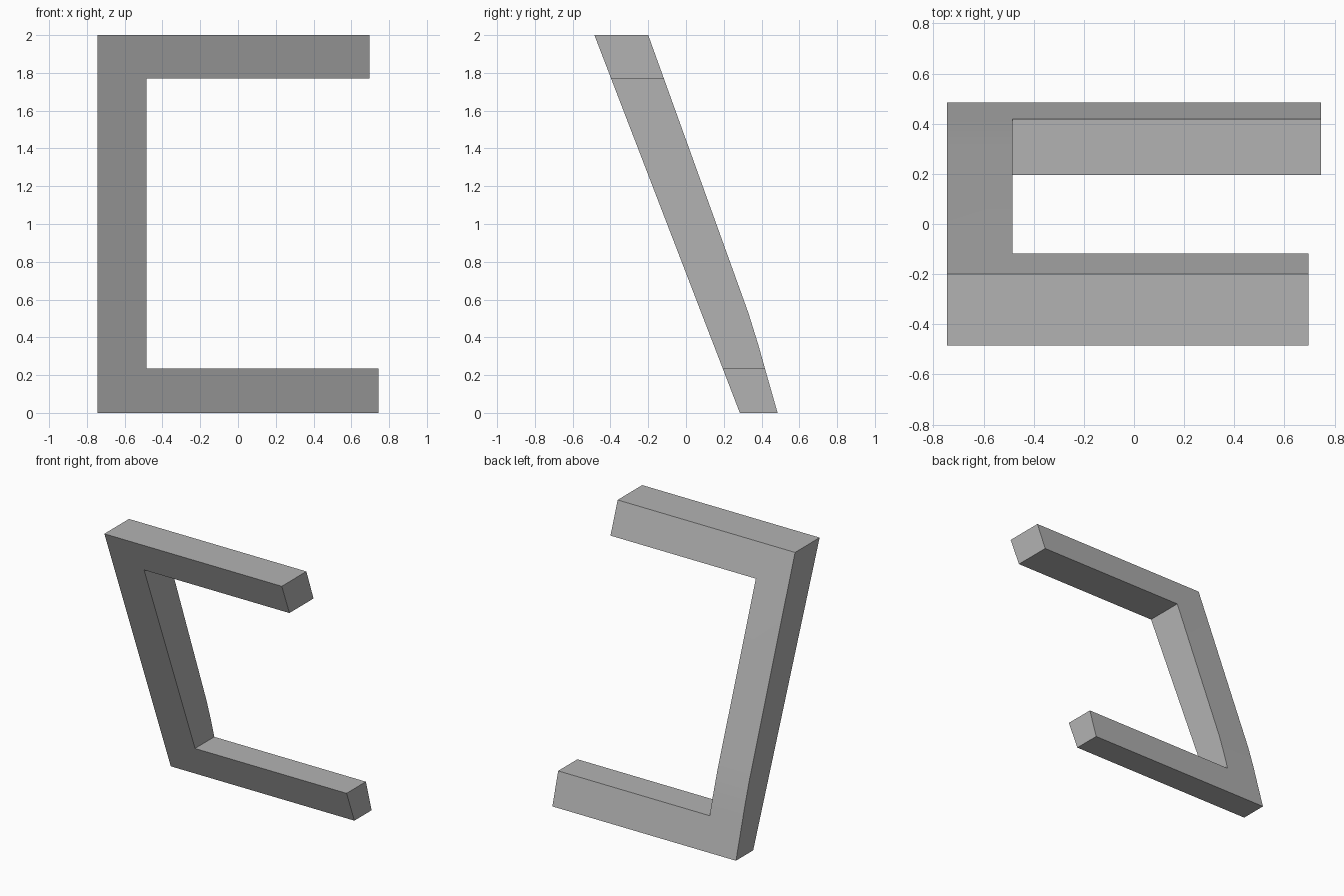
import bpy
import bmesh
from math import radians

cube = bpy.data.objects.get("Cube")
if cube:
    bpy.data.objects.remove(cube, do_unlink=True)

grey = bpy.data.materials.new("plain grey")
grey.use_nodes = True
colour = (0.45, 0.45, 0.45, 1)
grey.diffuse_color = colour
grey.node_tree.nodes["Principled BSDF"].inputs["Base Color"].default_value = colour


def extrude_profile(name, profile, x0, x1):
    """Sweep a (y, z) outline along x into a closed solid."""
    bm = bmesh.new()
    face = bm.faces.new([bm.verts.new((x0, y, z)) for y, z in profile])
    swept = bmesh.ops.extrude_face_region(bm, geom=[face])["geom"]
    verts = [v for v in swept if isinstance(v, bmesh.types.BMVert)]
    bmesh.ops.translate(bm, verts=verts, vec=(x1 - x0, 0, 0))
    bmesh.ops.recalc_face_normals(bm, faces=bm.faces)
    mesh = bpy.data.meshes.new(name)
    bm.to_mesh(mesh)
    bm.free()
    mesh.materials.append(grey)
    obj = bpy.data.objects.new(name, mesh)
    bpy.context.collection.objects.link(obj)
    return obj


def cut_box(obj, x0, x1, z0, z1):
    """Cut a box-shaped opening right through obj from front to back."""
    cutter = extrude_profile("cutter", [(-1, z0), (1, z0), (1, z1), (-1, z1)], x0, x1)
    cutter.hide_render = True
    mod = obj.modifiers.new("cut", "BOOLEAN")
    mod.operation = "DIFFERENCE"
    mod.solver = "EXACT"
    mod.object = cutter
    bpy.context.view_layer.objects.active = obj
    bpy.ops.object.modifier_apply(modifier=mod.name)
    bpy.data.objects.remove(cutter, do_unlink=True)


# Leaning slab: straight front, back bending slightly near the foot
lean = [(0.285, 0), (0.485, 0), (0.418, 0.235), (0.383, 0.36),
        (0.33, 0.53), (-0.2, 2), (-0.485, 2)]
bracket = extrude_profile("leaning_bracket", lean, -0.745, 0.745)

# Opening between the two arms, and the shorter top arm
cut_box(bracket, -0.485, 1, 0.235, 1.77)
cut_box(bracket, 0.695, 1, 1.5, 2.5)

# Soft bend at the back, crisp edges elsewhere
bpy.ops.object.select_all(action="DESELECT")
bracket.select_set(True)
bpy.context.view_layer.objects.active = bracket
bpy.ops.object.shade_smooth_by_angle(angle=radians(20))
